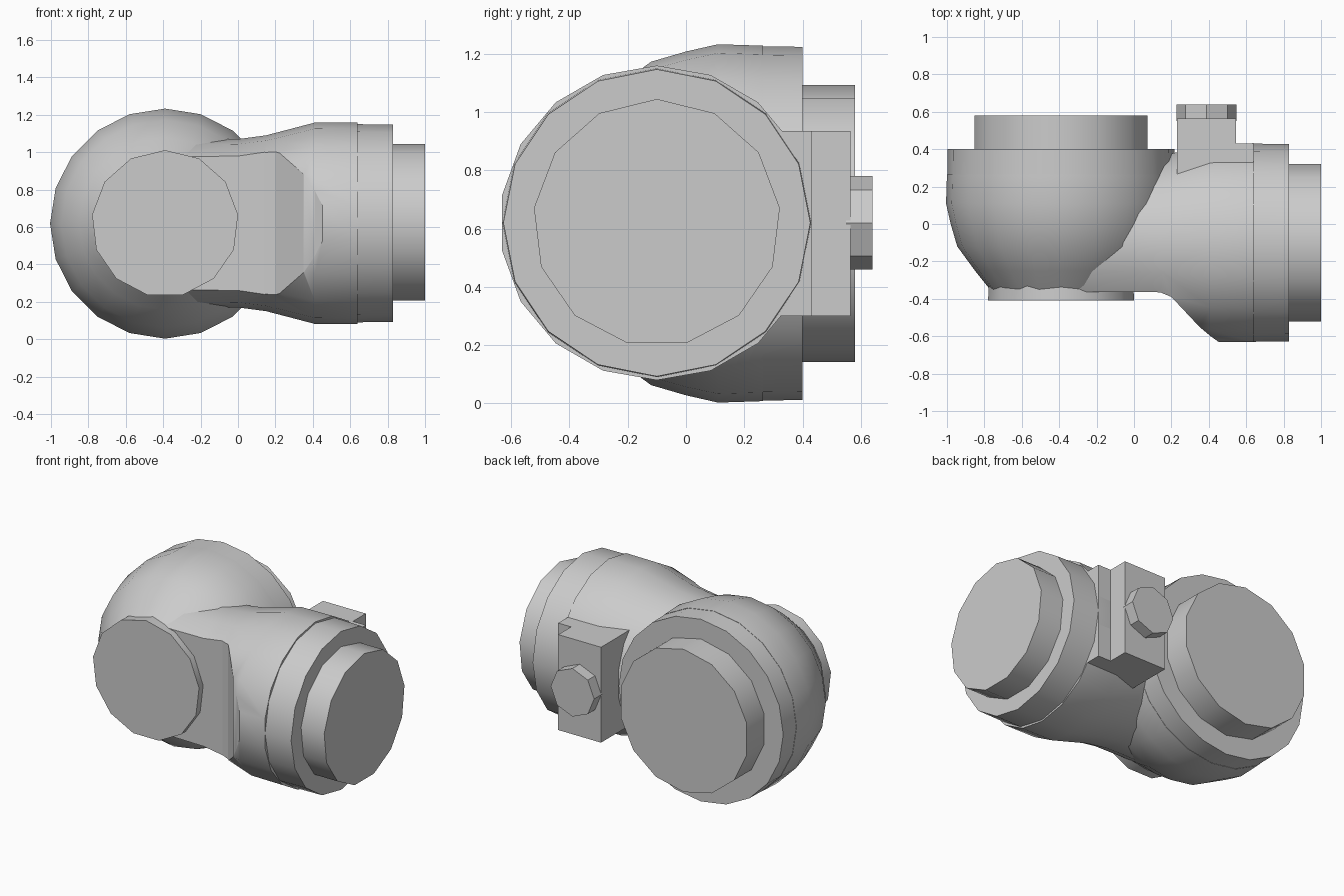
import bpy, bmesh
from math import cos, sin, tau, radians
from mathutils import Vector

cube = bpy.data.objects.get("Cube")
if cube:
    bpy.data.objects.remove(cube, do_unlink=True)

grey = bpy.data.materials.new("plain grey")
grey.use_nodes = True
grey.diffuse_color = (0.6, 0.6, 0.6, 1)
grey.node_tree.nodes["Principled BSDF"].inputs["Base Color"].default_value = (0.6, 0.6, 0.6, 1)


def finish(bm, name, smooth=True):
    bmesh.ops.recalc_face_normals(bm, faces=bm.faces)
    mesh = bpy.data.meshes.new(name)
    bm.to_mesh(mesh)
    bm.free()
    mesh.materials.append(grey)
    ob = bpy.data.objects.new(name, mesh)
    bpy.context.collection.objects.link(ob)
    if smooth:
        shade(ob)
    return ob


def shade(ob):
    bpy.ops.object.select_all(action='DESELECT')
    ob.select_set(True)
    bpy.context.view_layer.objects.active = ob
    bpy.ops.object.shade_smooth_by_angle(angle=radians(35))


def turned(name, axis, centre, profile, sides, smooth=True):
    """Closed solid of revolution; profile holds (position on axis, radius)."""
    bm = bmesh.new()
    rings = []
    for t, r in profile:
        ring = []
        for i in range(sides):
            a = tau * i / sides
            s, c = r * sin(a), r * cos(a)
            off = Vector((t, s, c)) if axis == 'X' else Vector((s, t, c))
            ring.append(bm.verts.new(Vector(centre) + off))
        rings.append(ring)
    for a, b in zip(rings, rings[1:]):
        for i in range(sides):
            j = (i + 1) % sides
            bm.faces.new((a[i], a[j], b[j], b[i]))
    bm.faces.new(rings[0])
    bm.faces.new(rings[-1])
    return finish(bm, name, smooth)


def prism(name, outline, z0, z1):
    """Flat outline in x, y raised from z0 to z1."""
    bm = bmesh.new()
    low = [bm.verts.new((x, y, z0)) for x, y in outline]
    face = bm.faces.new(low)
    grown = bmesh.ops.extrude_face_region(bm, geom=[face])["geom"]
    top = [v for v in grown if isinstance(v, bmesh.types.BMVert)]
    bmesh.ops.translate(bm, verts=top, vec=(0, 0, z1 - z0))
    return finish(bm, name, smooth=False)


# Rounded cup opening to the back
cup = (-0.39, 0, 0.618)
turned("cup_body", 'Y', cup,
       [(-0.35, 0.38), (-0.25, 0.46), (-0.12, 0.555), (0, 0.59),
        (0.11, 0.615), (0.265, 0.61)], 20)
turned("cup_collar", 'Y', cup, [(0.265, 0.608), (0.4, 0.606)], 20)
turned("cup_spigot", 'Y', cup, [(0.38, 0.475), (0.58, 0.475)], 14)
turned("front_cap", 'Y', cup, [(-0.41, 0.393), (-0.33, 0.39)], 13)

# Side pipe, with its front shaved flat beside the cup
pipe = (0, -0.1, 0.62)
body = turned("pipe_body", 'X', pipe,
              [(-0.4, 0.445), (0, 0.45), (0.15, 0.47), (0.41, 0.538), (0.64, 0.54)], 18)
cutter = prism("flat_cutter",
               [(-0.6, -0.36), (0.14, -0.365), (0.2, -0.39), (0.35, -0.55),
                (0.41, -0.6), (0.48, -0.65), (0.48, -1), (-0.6, -1)], -0.3, 1.5)
cutter.hide_render = True
cut = body.modifiers.new("flat front", 'BOOLEAN')
cut.operation = 'DIFFERENCE'
cut.solver = 'EXACT'
cut.object = cutter
bpy.context.view_layer.objects.active = body
bpy.ops.object.modifier_apply(modifier=cut.name)
bpy.data.objects.remove(cutter, do_unlink=True)
shade(body)

turned("pipe_collar", 'X', pipe, [(0.62, 0.53), (0.83, 0.527)], 16)
turned("pipe_spigot", 'X', pipe, [(0.81, 0.425), (1.0, 0.425)], 13)

# Stepped bracket and bolt at the back
prism("bracket", [(0.23, 0.1), (0.64, 0.1), (0.64, 0.43), (0.545, 0.43),
                  (0.545, 0.565), (0.23, 0.565)], 0.3, 0.935)
turned("bolt_head", 'Y', (0.388, 0, 0.62), [(0.55, 0.16), (0.64, 0.16)], 8, smooth=False)
